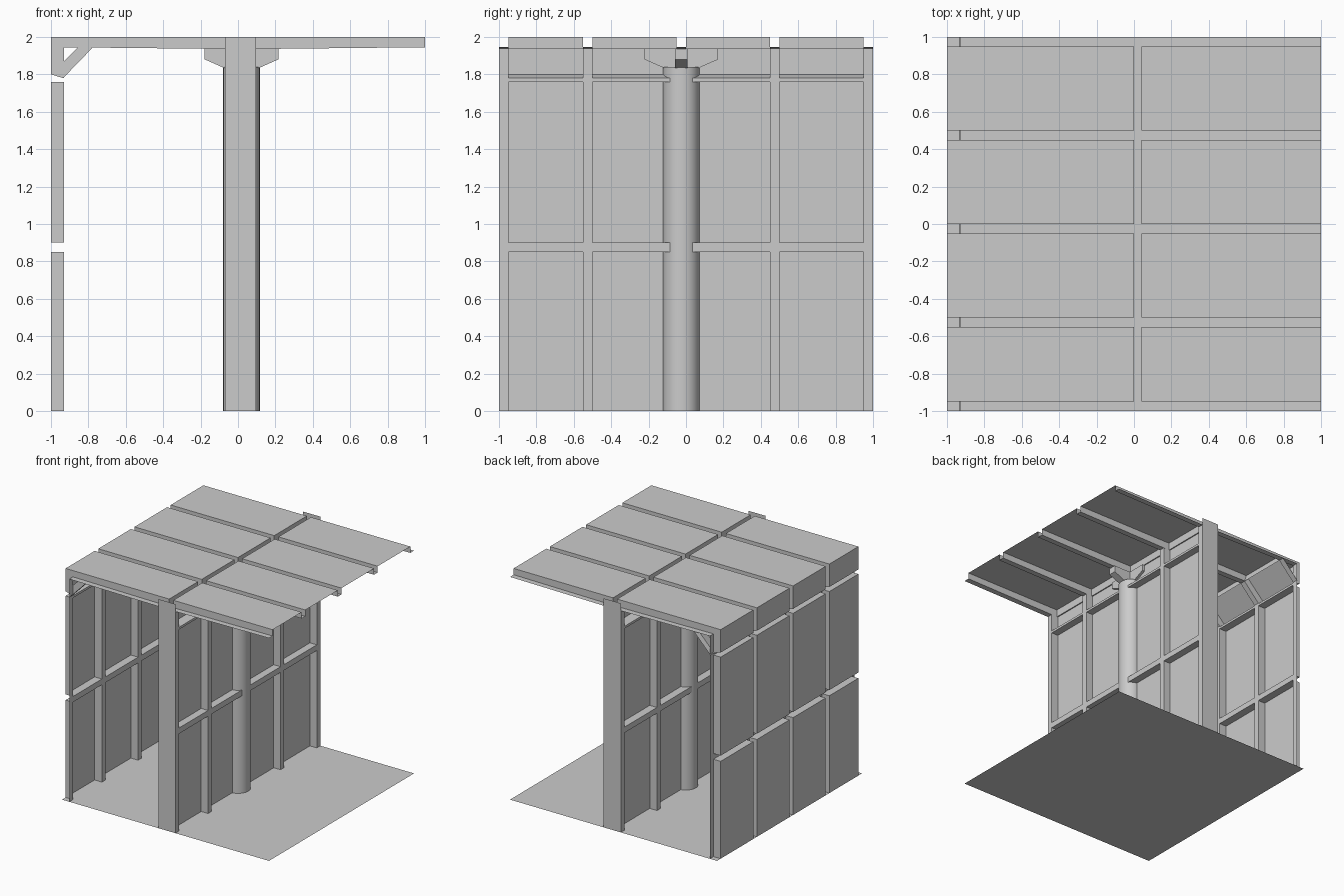
import bpy, bmesh, math

if "Cube" in bpy.data.objects:
    bpy.data.objects.remove(bpy.data.objects["Cube"])

# Panel breaks along y: ribs and panels alternate, starting and ending with a rib
YS = [-1, -.95, -.55, -.5, -.05, 0, .45, .5, .95, 1]


def finish(name, bm):
    bmesh.ops.remove_doubles(bm, verts=bm.verts, dist=1e-5)
    bmesh.ops.recalc_face_normals(bm, faces=bm.faces)
    me = bpy.data.meshes.new(name)
    bm.to_mesh(me)
    bm.free()
    ob = bpy.data.objects.new(name, me)
    bpy.context.collection.objects.link(ob)
    return ob


def panel_sheet(name, profile, flags, cap_ends=False):
    """Folded sheet. profile: (rib_xz, panel_xz) pairs; flags: 1 where a segment carries panels."""
    bm = bmesh.new()

    def quad(*pts):
        bm.faces.new([bm.verts.new((x, y, z)) for (x, z), y in pts])

    n = len(flags)
    for i, flag in enumerate(flags):
        (r0, p0), (r1, p1) = profile[i], profile[i + 1]
        for j in range(len(YS) - 1):
            a, b = YS[j], YS[j + 1]
            if not (flag and j % 2):
                quad((r0, a), (r1, a), (r1, b), (r0, b))
                continue
            quad((p0, a), (p1, a), (p1, b), (p0, b))
            for y in (a, b):
                quad((r0, y), (r1, y), (p1, y), (p0, y))
            if cap_ends if i == 0 else not flags[i - 1]:
                quad((r0, a), (p0, a), (p0, b), (r0, b))
            if cap_ends if i == n - 1 else not flags[i + 1]:
                quad((r1, a), (p1, a), (p1, b), (r1, b))
    return finish(name, bm)


def wall_profile(rib, panel, top_rib, top_panel):
    zs = [(0, 0), (.85, .85), (.9, .9), (1.76, 1.76), (1.78, 1.8), (top_rib, top_panel)]
    return [((rib, a), (panel, b)) for a, b in zs]


# Floor
bm = bmesh.new()
bmesh.ops.create_grid(bm, x_segments=1, y_segments=1, size=1)
finish("floor", bm)

# Outer wall, roof and the slanted lining between them
WALL = [1, 0, 1, 0, 1]
panel_sheet("outer_wall", wall_profile(-.93, -1, 1.945, 2), WALL)
panel_sheet("roof", [((-.93, 1.945), (-1, 2)), ((0, 1.935), (0, 2)),
                     ((.04, 1.935), (.04, 2)), ((1, 1.945), (1, 2))], [1, 0, 1])
panel_sheet("corner_lining", [((-.935, 1.78), (-1, 1.8)), ((-.78, 1.94), (-.8, 2))],
            [1], cap_ends=True)

# Middle wall, one sheet per side, with flat posts closing both ends
panel_sheet("middle_wall_left", wall_profile(-.07, 0, 1.935, 1.935), WALL)
panel_sheet("middle_wall_right", wall_profile(.096, .03, 1.935, 1.935), WALL)
for y, side in ((-1, "front"), (1, "back")):
    bm = bmesh.new()
    bm.faces.new([bm.verts.new((x, y, z)) for x, z in
                  ((-.07, 0), (.096, 0), (.096, 2), (-.07, 2))])
    finish("end_post_" + side, bm)

# Round column
CX, CY = .019, -.025
bpy.ops.mesh.primitive_cylinder_add(vertices=32, radius=.098, depth=1.84, location=(CX, CY, .92))
column = bpy.context.object
column.name = "column"
bpy.ops.object.shade_smooth_by_angle(angle=math.radians(40))

# Crossed brackets on top of the column
HALF = [(.197, 1.937), (.197, 1.88), (.095, 1.835)]
OUTLINE = HALF + [(-x, z) for x, z in reversed(HALF)]
for k, name in enumerate(("bracket_across", "bracket_along")):
    bm = bmesh.new()
    face = bm.faces.new([bm.verts.new((x, -.034, z)) for x, z in OUTLINE])
    ext = bmesh.ops.extrude_face_region(bm, geom=[face], use_keep_orig=True)
    bmesh.ops.translate(bm, vec=(0, .068, 0),
                        verts=[v for v in ext["geom"] if isinstance(v, bmesh.types.BMVert)])
    arm = finish(name, bm)
    arm.location = (CX, CY, 0)
    arm.rotation_euler.z = k * math.pi / 2
